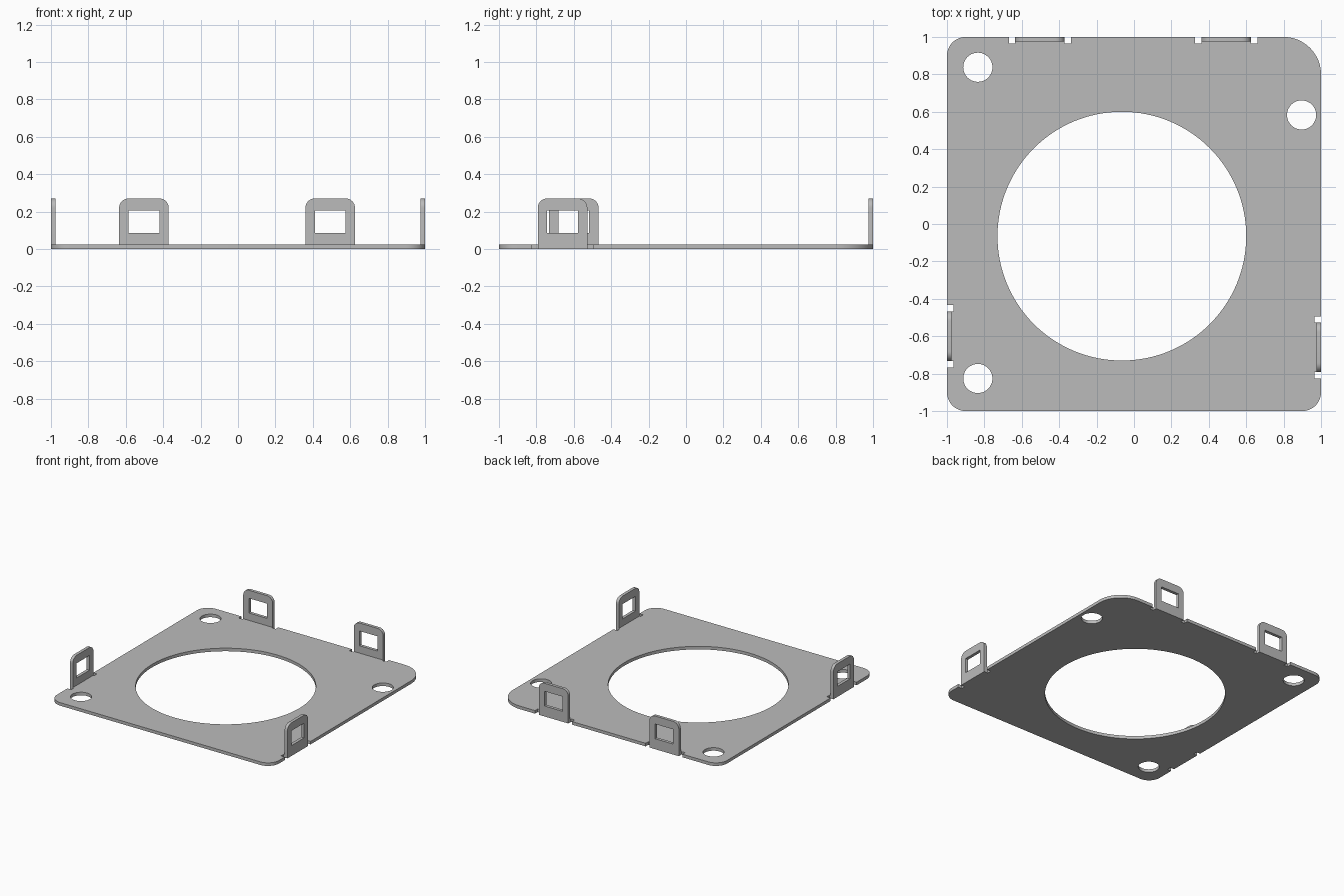
import bpy, bmesh
from math import cos, sin, pi, radians
from mathutils import Matrix, Vector

if "Cube" in bpy.data.objects:
    bpy.data.objects.remove(bpy.data.objects["Cube"])

THICK = 0.025       # sheet thickness
TAB_W = 0.265       # tab width
TAB_H = 0.27        # tab height
RELIEF = 0.034      # relief notch beside each tab

# Material
metal = bpy.data.materials.new("grey_sheet_metal")
metal.use_nodes = True
GREY = (0.5, 0.5, 0.5, 1)
metal.diffuse_color = GREY
metal.node_tree.nodes["Principled BSDF"].inputs["Base Color"].default_value = GREY


def arc(cx, cy, r, start, end, steps):
    """Points along an arc, angles in degrees."""
    angles = [radians(start + (end - start) * i / steps) for i in range(steps + 1)]
    return [(cx + r * cos(a), cy + r * sin(a)) for a in angles]


def circle(cx, cy, r, steps):
    return arc(cx, cy, r, 0, 360, steps)[:-1]


def sheet(name, loops, matrix):
    """Extrude a flat outline with holes into a sheet part."""
    curve = bpy.data.curves.new(name, "CURVE")
    curve.dimensions = "2D"
    curve.fill_mode = "BOTH"
    curve.extrude = THICK / 2
    for loop in loops:
        spline = curve.splines.new("POLY")
        spline.points.add(len(loop) - 1)
        for point, (x, y) in zip(spline.points, loop):
            point.co = (x, y, 0, 1)
        spline.use_cyclic_u = True
    obj = bpy.data.objects.new(name, curve)
    bpy.context.collection.objects.link(obj)
    obj.matrix_world = matrix
    bpy.ops.object.select_all(action="DESELECT")
    obj.select_set(True)
    bpy.context.view_layer.objects.active = obj
    bpy.ops.object.convert(target="MESH")
    obj = bpy.context.object
    # Weld the caps to the walls
    bm = bmesh.new()
    bm.from_mesh(obj.data)
    bmesh.ops.remove_doubles(bm, verts=bm.verts, dist=0.0001)
    bmesh.ops.recalc_face_normals(bm, faces=bm.faces)
    bm.to_mesh(obj.data)
    bm.free()
    obj.data.materials.clear()
    obj.data.materials.append(metal)
    bpy.ops.object.shade_smooth_by_angle(angle=radians(30))
    return obj


# Sides counter-clockwise from the front: tabs along the side, radius of next corner
sides = [
    ([], 0.1),
    ([("left_tab", -0.66)], 0.2),
    ([("back_left_tab", -0.493), ("back_right_tab", 0.503)], 0.1),
    ([("right_tab", 0.6)], 0.1),
]

# Tab: rounded top corners and a rectangular window
h, r = TAB_W / 2, 0.05
tab_outline = [(-h, 0), (h, 0)]
tab_outline += arc(h - r, TAB_H - r, r, 0, 90, 8) + arc(r - h, TAB_H - r, r, 90, 180, 8)
window = [(-0.082, 0.085), (-0.082, 0.205), (0.082, 0.205), (0.082, 0.085)]

outline = []
for k, (tabs, radius) in enumerate(sides):
    turn = Matrix.Rotation(k * pi / 2, 4, "Z")
    local = []
    for name, t in tabs:
        # Relief notches on both sides of the tab root
        a, b = t - h, t + h
        deep, root = -1 + RELIEF, -1 + THICK
        local += [(a - RELIEF, -1), (a - RELIEF, deep), (a, deep), (a, root),
                  (b, root), (b, deep), (b + RELIEF, deep), (b + RELIEF, -1)]
        place = turn @ Matrix.Translation((t, -1 + THICK / 2, 0))
        sheet(name, [tab_outline, window], place @ Matrix.Rotation(pi / 2, 4, "X"))
    local += arc(1 - radius, radius - 1, radius, -90, 0, 12)
    outline += [(turn @ Vector((x, y, 0)))[:2] for x, y in local]

# Base plate with the large opening and three mounting holes
holes = [circle(-0.065, -0.065, 0.665, 128)]
holes += [circle(x, y, 0.078, 40) for x, y in ((-0.835, 0.838), (-0.835, -0.826), (0.896, 0.583))]
sheet("base_plate", [outline] + holes, Matrix.Translation((0, 0, THICK / 2)))
